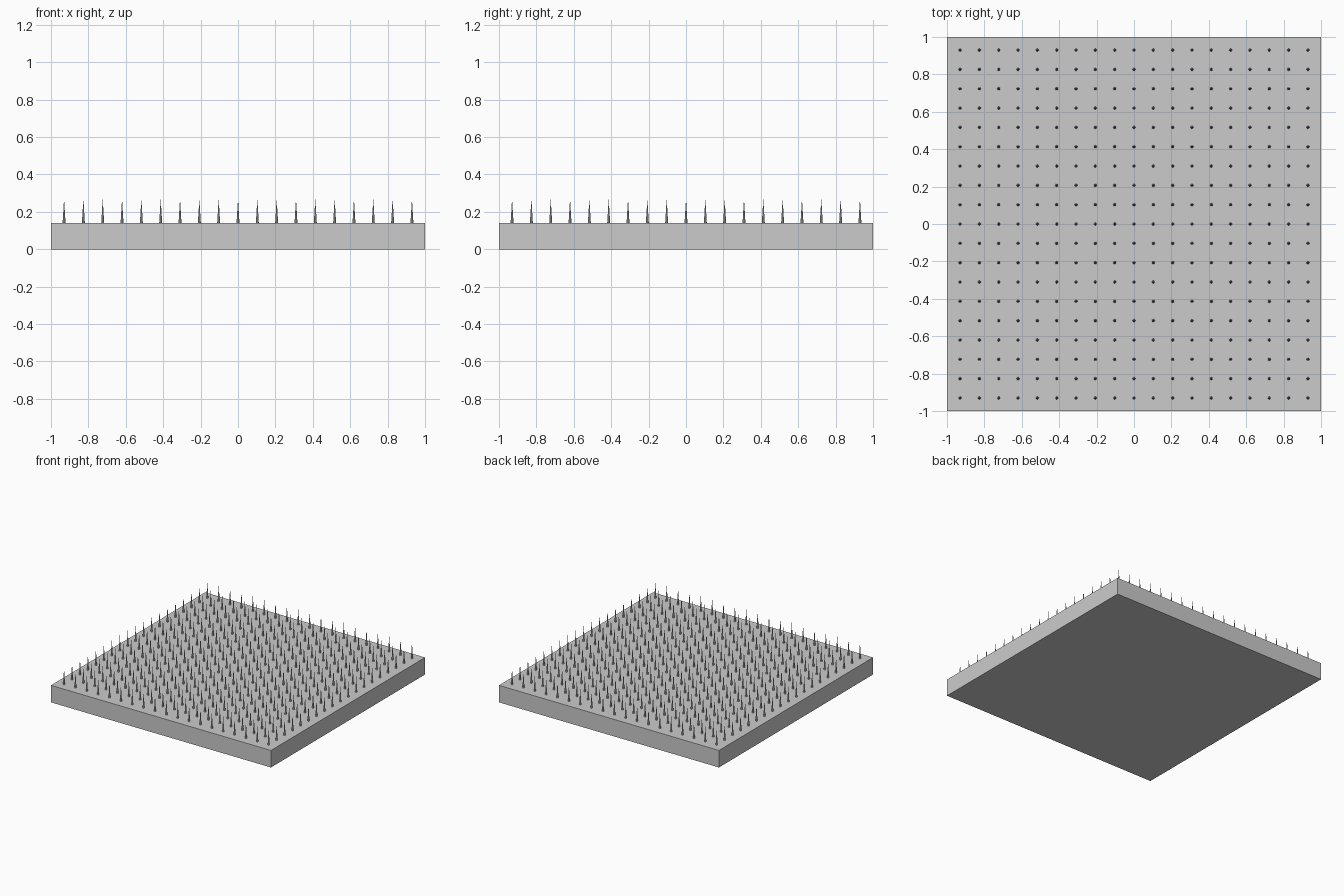
import bpy, bmesh
from mathutils import Matrix

cube = bpy.data.objects.get("Cube")
if cube:
    bpy.data.objects.remove(cube, do_unlink=True)

BASE_HEIGHT = 0.14
SPIKE_HEIGHT = 0.13
SPIKE_RADIUS = 0.008
COUNT = 19
REACH = 0.93

# Plain grey finish
grey = bpy.data.materials.new("grey")
grey.use_nodes = True
colour = (0.6, 0.6, 0.6, 1)
grey.diffuse_color = colour
grey.node_tree.nodes["Principled BSDF"].inputs["Base Color"].default_value = colour


def make_object(name, bm):
    mesh = bpy.data.meshes.new(name)
    bm.to_mesh(mesh)
    bm.free()
    mesh.materials.append(grey)
    obj = bpy.data.objects.new(name, mesh)
    bpy.context.collection.objects.link(obj)
    return obj


# Square slab
bm = bmesh.new()
slab = Matrix.Translation((0, 0, BASE_HEIGHT / 2)) @ Matrix.Diagonal((2, 2, BASE_HEIGHT, 1))
bmesh.ops.create_cube(bm, size=1, matrix=slab)
make_object("base_slab", bm)

# Grid of upright spikes
bm = bmesh.new()
step = 2 * REACH / (COUNT - 1)
for i in range(COUNT):
    for j in range(COUNT):
        place = Matrix.Translation((i * step - REACH, j * step - REACH,
                                    BASE_HEIGHT + SPIKE_HEIGHT / 2))
        bmesh.ops.create_cone(bm, cap_ends=True, segments=8, radius1=SPIKE_RADIUS,
                              radius2=0, depth=SPIKE_HEIGHT, matrix=place)
make_object("spikes", bm)
